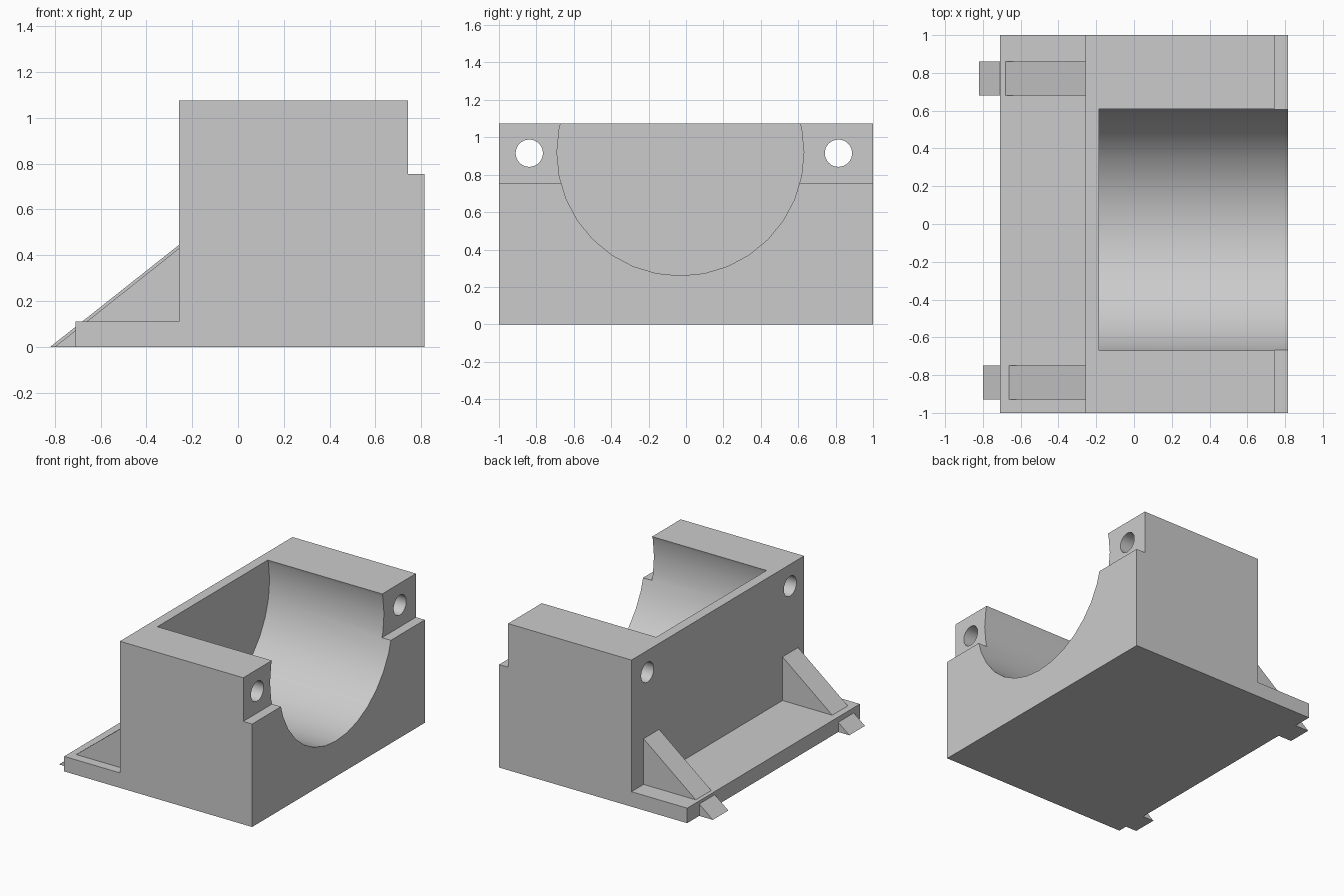
import bpy
import bmesh
import math

cube = bpy.data.objects.get("Cube")
if cube:
    bpy.data.objects.remove(cube, do_unlink=True)

grey = bpy.data.materials.new("plain_grey")
grey.use_nodes = True
colour = (0.6, 0.6, 0.6, 1)
grey.diffuse_color = colour
grey.node_tree.nodes["Principled BSDF"].inputs["Base Color"].default_value = colour


def extrude_profile(name, profile, y0, y1):
    """Extrude an (x, z) outline from y0 to y1."""
    bm = bmesh.new()
    face = bm.faces.new([bm.verts.new((x, y0, z)) for x, z in profile])
    grown = bmesh.ops.extrude_face_region(bm, geom=[face])["geom"]
    moved = [v for v in grown if isinstance(v, bmesh.types.BMVert)]
    bmesh.ops.translate(bm, vec=(0, y1 - y0, 0), verts=moved)
    bmesh.ops.recalc_face_normals(bm, faces=bm.faces)
    mesh = bpy.data.meshes.new(name)
    bm.to_mesh(mesh)
    bm.free()
    obj = bpy.data.objects.new(name, mesh)
    bpy.context.collection.objects.link(obj)
    mesh.materials.append(grey)
    return obj


def cut_cylinder(target, radius, x0, x1, y, z):
    """Cut a round hole along x out of the target."""
    bpy.ops.mesh.primitive_cylinder_add(
        vertices=32, radius=radius, depth=x1 - x0,
        location=((x0 + x1) / 2, y, z), rotation=(0, math.pi / 2, 0))
    cutter = bpy.context.object
    cutter.data.materials.append(grey)
    cutter.hide_render = True
    bpy.context.view_layer.objects.active = target
    mod = target.modifiers.new("cut", "BOOLEAN")
    mod.operation = "DIFFERENCE"
    mod.solver = "EXACT"
    mod.object = cutter
    bpy.ops.object.modifier_apply(modifier=mod.name)
    bpy.data.objects.remove(cutter, do_unlink=True)


# Block with stepped right face and thin base flange on the other side
block = extrude_profile("block_body", [
    (-0.71, 0), (0.815, 0), (0.815, 0.755), (0.743, 0.755),
    (0.743, 1.075), (-0.258, 1.075), (-0.258, 0.11), (-0.71, 0.11)], -1, 1)

# Round cradle, open at the top and the right
cut_cylinder(block, 0.66, -0.185, 1.0, -0.03, 0.92)

# Bolt holes running through both shoulders
for y in (-0.838, 0.815):
    cut_cylinder(block, 0.073, -0.6, 1.0, y, 0.915)

bpy.ops.object.select_all(action="DESELECT")
block.select_set(True)
bpy.context.view_layer.objects.active = block
bpy.ops.object.shade_smooth_by_angle(angle=math.radians(30))

# Sloping braces between the flange and the wall
for name, tip, top, y0, y1 in (("back_brace", -0.82, 0.445, 0.68, 0.86),
                               ("front_brace", -0.80, 0.43, -0.93, -0.75)):
    extrude_profile(name, [(tip, 0), (-0.258, 0), (-0.258, top)], y0, y1)
